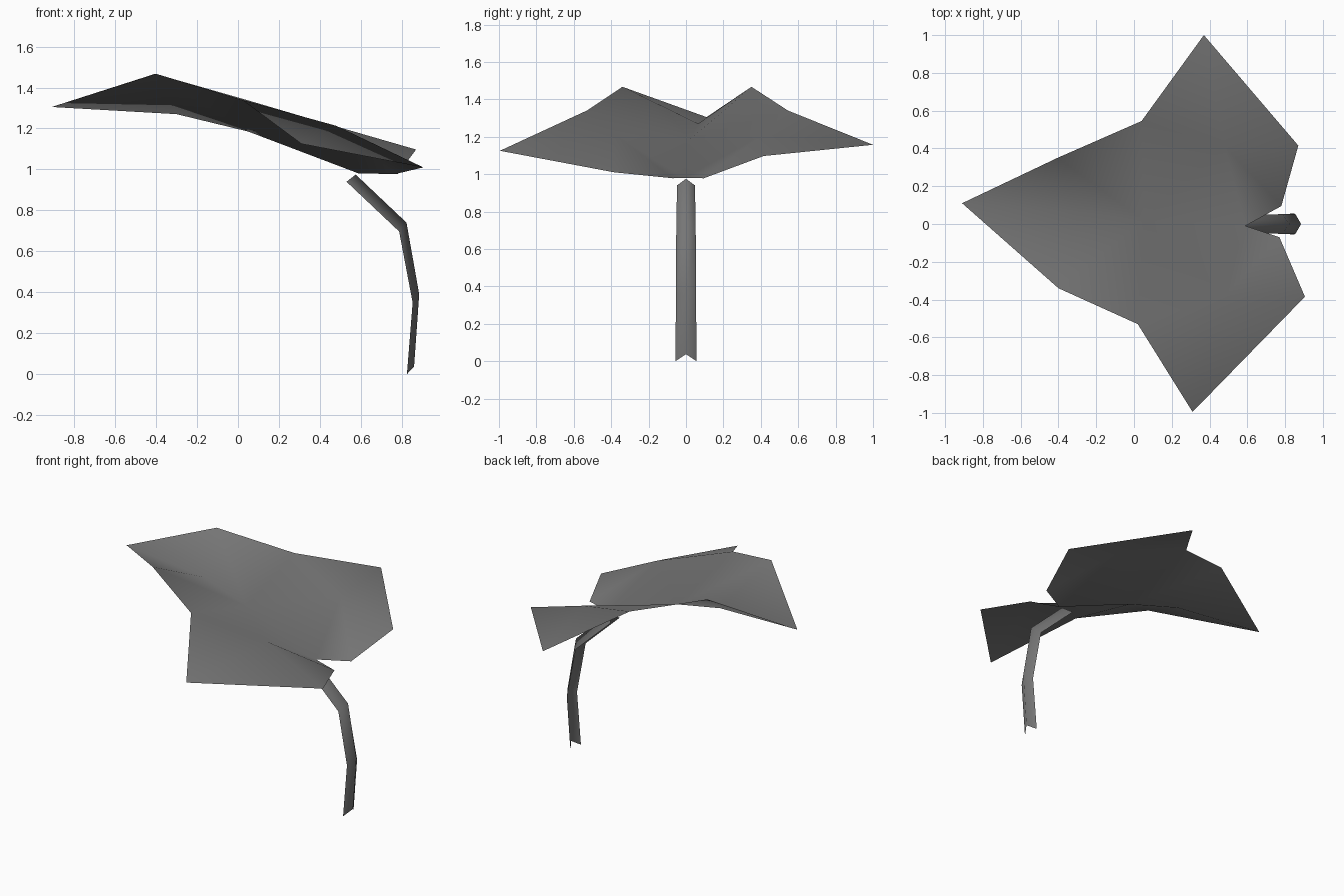
import bpy

cube = bpy.data.objects.get("Cube")
if cube:
    bpy.data.objects.remove(cube, do_unlink=True)

# One flat grey for the whole plant
grey = bpy.data.materials.new("leaf_grey")
grey.use_nodes = True
colour = (0.18, 0.18, 0.18, 1)
grey.diffuse_color = colour
bsdf = next(n for n in grey.node_tree.nodes if n.type == 'BSDF_PRINCIPLED')
bsdf.inputs["Base Color"].default_value = colour
bsdf.inputs["Roughness"].default_value = 0.8


def make_sheet(name, verts, faces):
    """Smooth single-sided sheet."""
    mesh = bpy.data.meshes.new(name)
    mesh.from_pydata(verts, [], faces)
    mesh.materials.append(grey)
    for poly in mesh.polygons:
        poly.use_smooth = True
    obj = bpy.data.objects.new(name, mesh)
    bpy.context.collection.objects.link(obj)
    return obj


# Leaf: central rib plus two matching lobed halves
rib = {"tip": (-0.91, 0.11, 1.305), "rib_a": (-0.30, 0.065, 1.27),
       "rib_b": (0.05, 0.02, 1.185), "notch": (0.59, -0.01, 0.98)}
left = {"shoulder": (-0.405, 0.35, 1.467), "dip": (0.04, 0.545, 1.34),
        "lobe": (0.37, 1.0, 1.157), "corner": (0.87, 0.415, 1.097),
        "heel": (0.78, 0.095, 0.978), "fold": (0.48, 0.41, 1.21)}
right = {"shoulder": (-0.40, -0.34, 1.467), "dip": (0.02, -0.53, 1.34),
         "lobe": (0.31, -0.995, 1.125), "corner": (0.905, -0.385, 1.01),
         "heel": (0.77, -0.07, 0.978), "fold": (0.48, -0.38, 1.213)}
pattern = ["tip rib_a shoulder", "shoulder rib_a rib_b", "shoulder rib_b dip",
           "dip rib_b fold", "dip fold lobe", "lobe fold corner",
           "corner fold heel", "heel fold notch", "fold rib_b notch"]

verts = list(rib.values())
faces = []
for half, flip in ((left, False), (right, True)):
    index = {key: i for i, key in enumerate(rib)}
    for key, point in half.items():
        index[key] = len(verts)
        verts.append(point)
    for names in pattern:
        face = [index[n] for n in names.split()]
        faces.append(face[::-1] if flip else face)
make_sheet("leaf", verts, faces)

# Stem: open V-shaped strip, ridge on the outer side of the bend
inner = [(0.825, 0.0), (0.853, 0.35), (0.787, 0.697), (0.53, 0.94)]
ridge = [(0.86, 0.038), (0.885, 0.39), (0.823, 0.74), (0.575, 0.975)]
half_width = [0.056, 0.054, 0.052, 0.048]
verts, faces = [], []
for (ix, iz), (rx, rz), w in zip(inner, ridge, half_width):
    verts += [(ix, -w, iz), (rx, 0, rz), (ix, w, iz)]
for row in range(len(inner) - 1):
    for side in range(2):
        a = row * 3 + side
        faces.append((a, a + 1, a + 4, a + 3))
make_sheet("stem", verts, faces)
